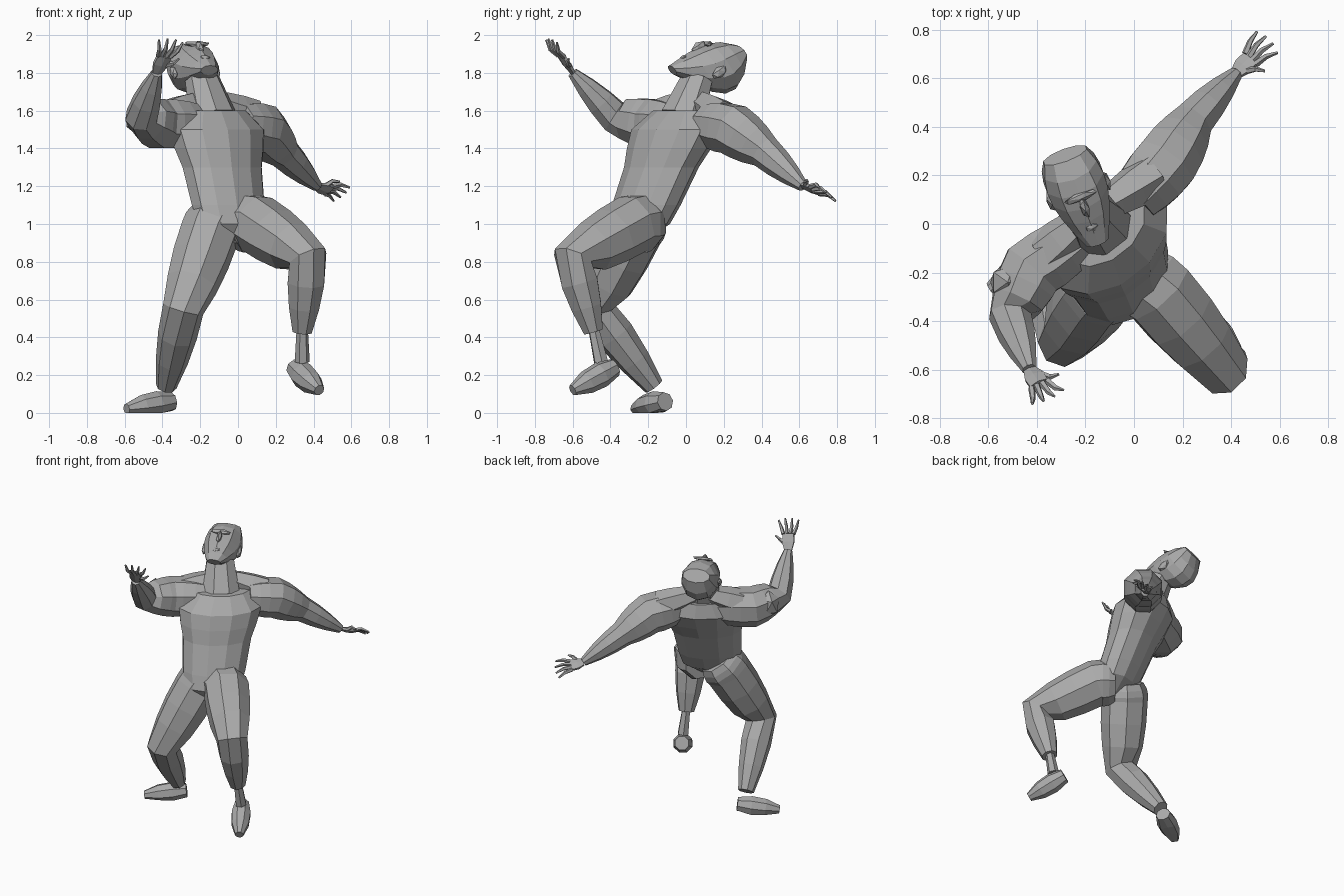
import bpy, bmesh
from math import sin, cos, pi, tau, radians
from mathutils import Vector, Matrix

cube = bpy.data.objects.get("Cube")
if cube:
    bpy.data.objects.remove(cube)

clay = bpy.data.materials.new("clay_grey")
clay.use_nodes = True
grey = (0.4, 0.4, 0.4, 1)
clay.diffuse_color = grey
clay.node_tree.nodes["Principled BSDF"].inputs["Base Color"].default_value = grey

# Body axes: across the shoulders, and the head tipped back
turn, tilt = radians(38), radians(33)
across = Vector((cos(turn), sin(turn), 0))
upward = Vector((0, 0, 1))
backward = Vector((-0.35, 0.94, 0)).normalized()
crown = backward * cos(tilt) + upward * sin(tilt)
face = upward * cos(tilt) - backward * sin(tilt)
ear_axis = crown.cross(face)


def finish(name, bm):
    bmesh.ops.recalc_face_normals(bm, faces=bm.faces)
    mesh = bpy.data.meshes.new(name)
    bm.to_mesh(mesh)
    bm.free()
    mesh.materials.append(clay)
    part = bpy.data.objects.new(name, mesh)
    bpy.context.collection.objects.link(part)


def loft(name, stations, sides=8, side_axis=across, normal=None):
    """Skin rings of (centre, half width, half depth), carrying the frame along the path."""
    bm = bmesh.new()
    rings = []
    last = len(stations) - 1
    for index, (centre, width, depth) in enumerate(stations):
        before = stations[max(index - 1, 0)][0]
        after = stations[min(index + 1, last)][0]
        along = normal or (after - before).normalized()
        side_axis = (side_axis - along * side_axis.dot(along)).normalized()
        depth_axis = along.cross(side_axis)
        ring = []
        for corner in range(sides):
            angle = tau * (corner + 0.5) / sides
            point = centre + side_axis * width * cos(angle) + depth_axis * depth * sin(angle)
            point.z = max(point.z, 0)
            ring.append(bm.verts.new(point))
        rings.append(ring)
    for lower, upper in zip(rings, rings[1:]):
        for corner in range(sides):
            following = (corner + 1) % sides
            bm.faces.new((lower[corner], lower[following], upper[following], upper[corner]))
    bm.faces.new(rings[0])
    bm.faces.new(rings[-1])
    finish(name, bm)


def limb(name, joints, radii, bulge=0.0, flat=1.0, steps=3, **options):
    """Loft through joints, with a muscle bulge between each pair."""
    joints = [Vector(joint) for joint in joints]
    stations = []
    for index in range(len(joints) - 1):
        for step in range(steps):
            t = step / steps
            radius = radii[index] * (1 - t) + radii[index + 1] * t + bulge * sin(pi * t)
            stations.append((joints[index].lerp(joints[index + 1], t), radius, radius * flat))
    stations.append((joints[-1], radii[-1], radii[-1] * flat))
    loft(name, stations, **options)


def lump(name, frame, place, size):
    """Faceted lump for small features."""
    bm = bmesh.new()
    matrix = frame @ Matrix.Translation(place) @ Matrix.Diagonal((*size, 1))
    bmesh.ops.create_icosphere(bm, subdivisions=1, radius=1, matrix=matrix)
    finish(name, bm)


# Torso: evenly spaced rings up a leaning spine
spine_base = Vector((-0.02, -0.29, 0.9))
spine_step = Vector((-0.016, 0.04, 0.1))
half_widths = (0.07, 0.2, 0.22, 0.23, 0.24, 0.27, 0.29, 0.2)
loft("torso", [(spine_base + spine_step * level, half, half * 0.7)
               for level, half in enumerate(half_widths)], sides=12, normal=upward)
limb("neck", [(-0.13, -0.02, 1.56), (-0.19, 0.06, 1.77)], (0.14, 0.1), flat=0.8, steps=2)

# Head: egg rings from chin to crown
head_centre = Vector((-0.225, 0.125, 1.82))
head_stations = []
head_rings = 6
for index in range(head_rings + 1):
    t = index / head_rings
    arch = sin(0.8 * pi * t)
    front = 0.14 - 0.11 * t ** 4
    back = 0.08 - 0.25 * arch
    middle = head_centre + crown * (0.37 * t - 0.18) + face * (front + back) / 2
    head_stations.append((middle, 0.05 + 0.08 * arch, (front - back) / 2))
loft("head", head_stations, sides=10, side_axis=ear_axis, normal=crown)

# Face details, placed along the ear, crown and face axes
head_frame = Matrix((ear_axis, crown, face)).transposed().to_4x4()
head_frame.translation = head_centre
lump("nose", head_frame, (0, 0.01, 0.13), (0.02, 0.05, 0.03))
lump("brow", head_frame, (0, 0.06, 0.12), (0.08, 0.02, 0.015))
lump("lips", head_frame, (0, -0.09, 0.13), (0.03, 0.02, 0.015))
lump("hair_ridge", head_frame, (0, 0.12, -0.02), (0.015, 0.08, 0.11))
for side, label in ((1, "left"), (-1, "right")):
    lump(label + "_ear", head_frame, (side * 0.12, 0, -0.02), (0.02, 0.05, 0.03))

# Neck muscles sloping to the shoulders
nape = (-0.16, 0.05, 1.66)
limb("left_trapezius", [nape, (0.08, 0.2, 1.56)], (0.05, 0.1), bulge=0.01, sides=6)
limb("right_trapezius", [nape, (-0.36, -0.12, 1.57)], (0.05, 0.1), bulge=0.01, sides=6)

# Arms: chest, upper arm, elbow, wrist
left_wrist, right_wrist = Vector((0.42, 0.62, 1.2)), Vector((-0.43, -0.6, 1.8))
arm_radii = (0.11, 0.14, 0.09, 0.03)
limb("left_arm", [(0, 0.1, 1.53), (0.13, 0.25, 1.5), (0.24, 0.42, 1.38), left_wrist],
     arm_radii, bulge=0.01, side_axis=upward)
limb("right_arm", [(-0.22, -0.05, 1.53), (-0.42, -0.19, 1.53), (-0.51, -0.38, 1.57), right_wrist],
     arm_radii, bulge=0.01, side_axis=upward)
lump("right_triceps", Matrix(), (-0.52, -0.24, 1.56), (0.08, 0.08, 0.1))


# Hands: flat palm, with bent fingers fanned from the knuckles and a thumb
def hand(label, wrist, reach, spread):
    reach, spread = Vector(reach), Vector(spread).normalized()
    knuckles = wrist + reach
    forward = reach.normalized()
    lift = spread.cross(forward) * 0.015
    limb(label + "_palm", [wrist, knuckles], (0.03, 0.045), bulge=0.01, flat=0.4,
         steps=2, sides=6, side_axis=spread)

    def digit(name, root, tip):
        bend = root.lerp(tip, 0.5) + lift
        limb(label + name, [root, bend, tip], (0.015, 0.012, 0.006), steps=1, sides=5)

    for finger, fan in enumerate((1, 0.35, -0.35, -1)):
        length = 0.12 - 0.02 * abs(fan)
        digit(f"_finger_{finger}", knuckles + spread * fan * 0.035,
              knuckles + spread * fan * 0.07 + forward * length)
    palm = wrist + reach / 2
    digit("_thumb", palm + spread * 0.03, palm + spread * 0.09 + forward * 0.05)


hand("left", left_wrist, (0.06, 0.06, -0.02), (0.6, -0.6, 0.5))
hand("right", right_wrist, (0.04, -0.06, 0.09), (0.9, 0.4, -0.1))

# Legs: groin, hip, knee, cuff
leg_radii = (0.13, 0.16, 0.11, 0.055)
limb("left_leg", [(0, -0.2, 1), (0.1, -0.28, 1), (0.37, -0.6, 0.82), (0.34, -0.49, 0.43)],
     leg_radii, bulge=0.015)
limb("right_leg", [(-0.1, -0.22, 1.05), (-0.15, -0.28, 0.95), (-0.29, -0.48, 0.55),
                   (-0.38, -0.17, 0.14)], leg_radii, bulge=0.015)
limb("left_ankle", [(0.34, -0.49, 0.45), (0.34, -0.45, 0.27)], (0.03, 0.04), sides=6)

# Feet: heel to toe, flattened on the ground where they touch it
limb("left_foot", [(0.3, -0.38, 0.24), (0.43, -0.6, 0.12)], (0.05, 0.03), bulge=0.03)
limb("right_foot", [(-0.35, -0.11, 0.06), (-0.59, -0.27, 0.02)], (0.05, 0.03), bulge=0.03)
